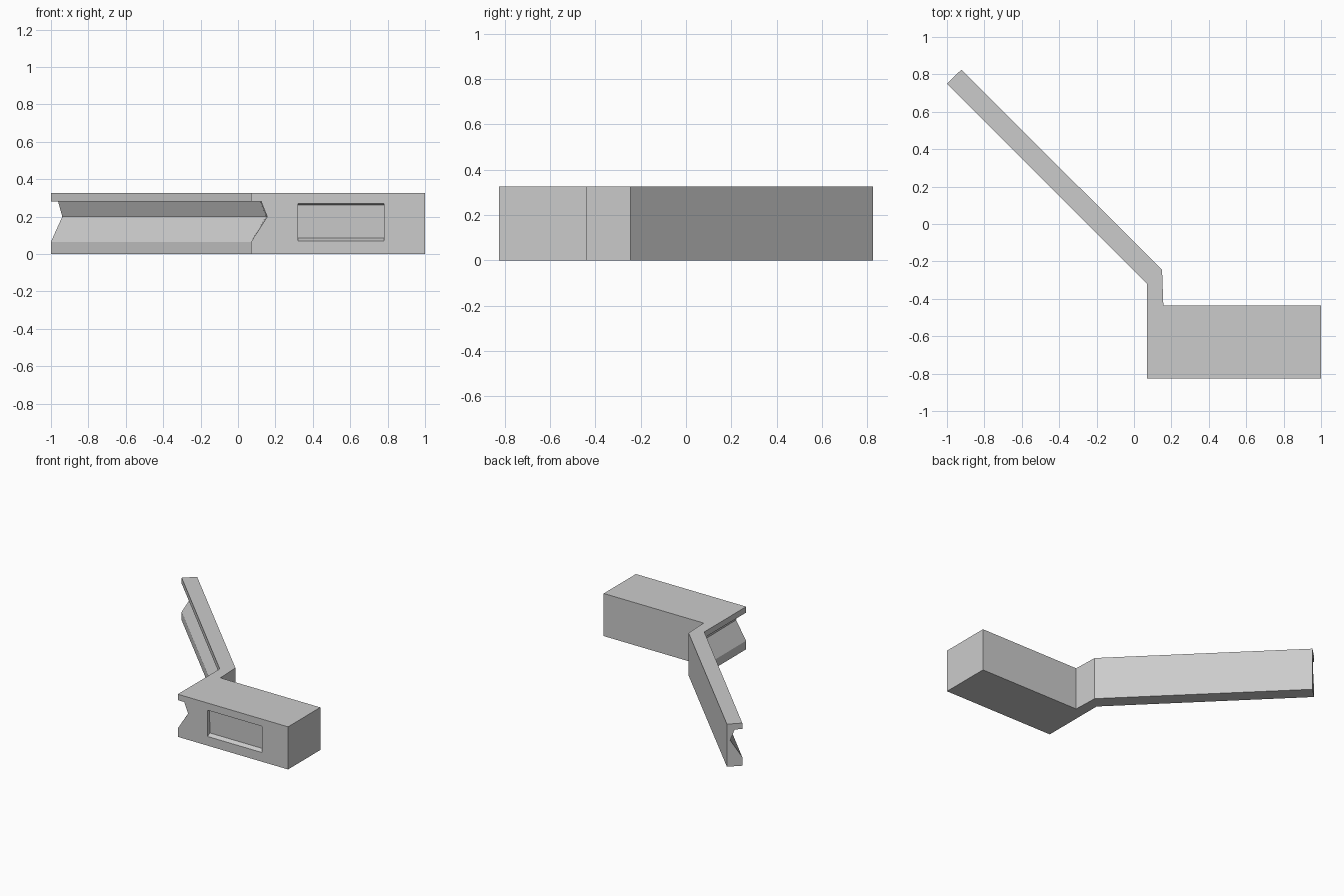
import bpy, bmesh
from mathutils import Vector

if "Cube" in bpy.data.objects:
    bpy.data.objects.remove(bpy.data.objects["Cube"], do_unlink=True)

HEIGHT = 0.325
grey = bpy.data.materials.new("light_grey")
grey.use_nodes = True
colour = (0.6, 0.6, 0.6, 1)
grey.diffuse_color = colour
grey.node_tree.nodes["Principled BSDF"].inputs["Base Color"].default_value = colour


def loft(name, rings):
    """Join matching closed rings of points and cap both ends."""
    bm = bmesh.new()
    loops = [[bm.verts.new(p) for p in ring] for ring in rings]
    n = len(loops[0])
    for a, b in zip(loops, loops[1:]):
        for i in range(n):
            j = (i + 1) % n
            bm.faces.new((a[i], a[j], b[j], b[i]))
    bm.faces.new(loops[0][::-1])
    bm.faces.new(loops[-1])
    bmesh.ops.recalc_face_normals(bm, faces=bm.faces)
    mesh = bpy.data.meshes.new(name)
    bm.to_mesh(mesh)
    bm.free()
    mesh.materials.append(grey)
    ob = bpy.data.objects.new(name, mesh)
    bpy.context.collection.objects.link(ob)
    return ob


def cut(target, cutter):
    """Subtract the cutter, bake the result and remove the cutter."""
    cutter.hide_render = True
    mod = target.modifiers.new(cutter.name, "BOOLEAN")
    mod.operation = "DIFFERENCE"
    mod.solver = "EXACT"
    mod.object = cutter
    bpy.context.view_layer.objects.active = target
    bpy.ops.object.modifier_apply(modifier=mod.name)
    bpy.data.objects.remove(cutter, do_unlink=True)


# Bracket body: angled arm, short neck and block in one outline
outline = [(-1, 0.75), (0.07, -0.32), (0.07, -0.825), (1, -0.825),
           (1, -0.437), (0.157, -0.437), (0.15, -0.245), (-0.923, 0.825)]
body = loft("bracket_body", [[(x, y, z) for x, y in outline] for z in (0, HEIGHT)])

# Groove following the outer side of the arm and the neck
groove = [(-0.05, 0.065), (0, 0.065), (1, 0.2), (0.63, 0.28), (-0.05, 0.28)]
# Each station: point on the side, inward direction, groove depth
stations = [((-1.1, 0.85), (0.707, 0.707), 0.085),
            ((0.07, -0.32), (1, 0.414), 0.08),
            ((0.07, -0.9), (1, 0), 0.087)]
rings = []
for point, inward, depth in stations:
    ring = []
    for d, z in groove:
        p = Vector(point) + Vector(inward) * d * depth
        ring.append((p.x, p.y, z))
    rings.append(ring)
cut(body, loft("groove_cutter", rings))

# Shallow label recess in the front of the block
recess = [(-0.05, 0.07), (0, 0.07), (0.03, 0.085), (0.025, 0.262), (0, 0.27), (-0.05, 0.27)]
cut(body, loft("recess_cutter",
               [[(x, -0.825 + d, z) for d, z in recess] for x in (0.32, 0.78)]))
